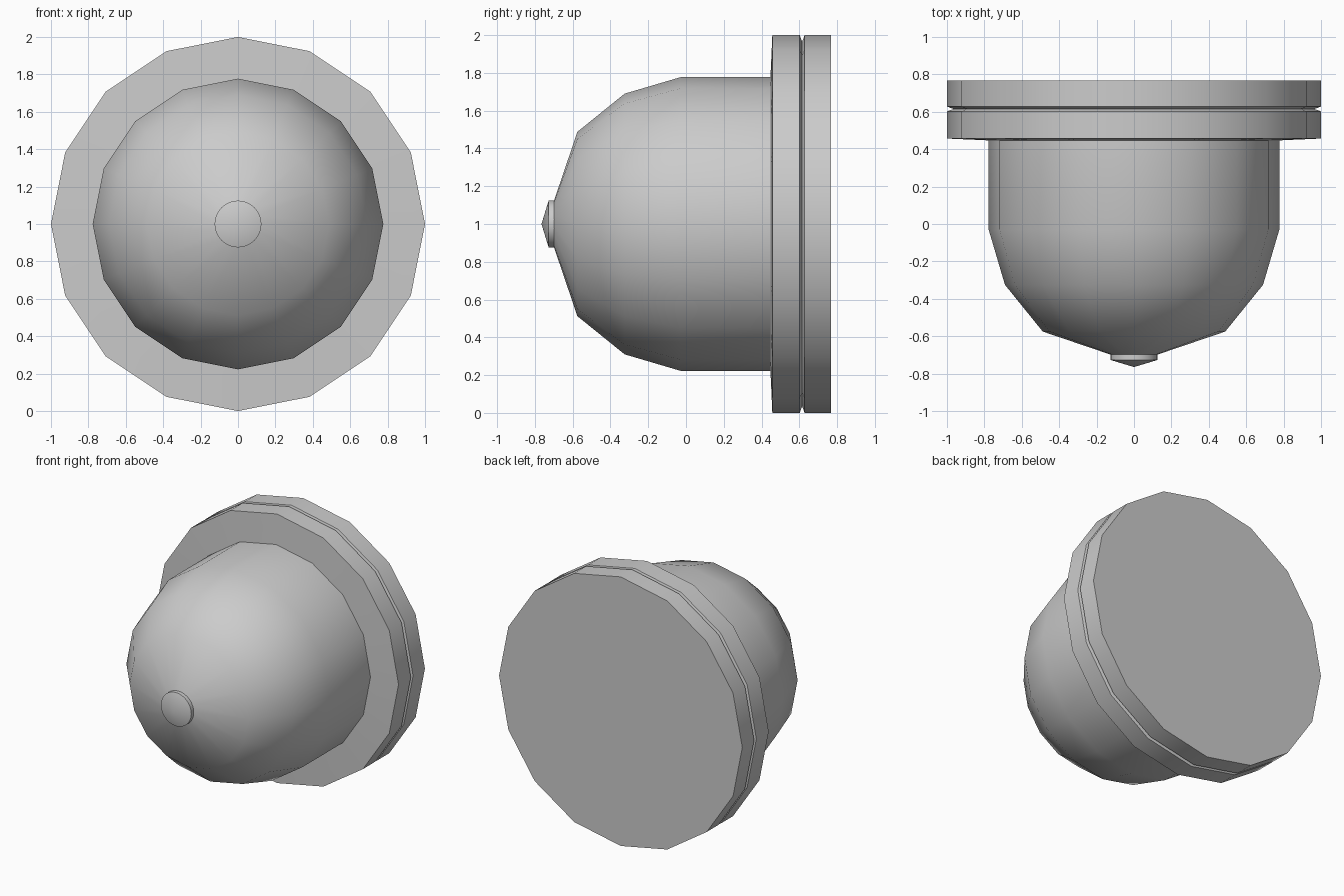
import bpy, bmesh, math

if "Cube" in bpy.data.objects:
    bpy.data.objects.remove(bpy.data.objects["Cube"])

CENTRE_Z = 1.0


def lathe(name, profile, sides, angle=40):
    """Revolve (y, radius) points around the y axis."""
    bm = bmesh.new()
    rings = []
    for y, r in profile:
        if r == 0:
            rings.append([bm.verts.new((0, y, CENTRE_Z))] * sides)
            continue
        rings.append([bm.verts.new((r * math.sin(2 * math.pi * i / sides), y,
                                    CENTRE_Z + r * math.cos(2 * math.pi * i / sides)))
                      for i in range(sides)])
    for a, b in zip(rings, rings[1:]):
        for i in range(sides):
            j = (i + 1) % sides
            bm.faces.new(list(dict.fromkeys((a[i], a[j], b[j], b[i]))))
    bmesh.ops.recalc_face_normals(bm, faces=bm.faces)
    mesh = bpy.data.meshes.new(name)
    bm.to_mesh(mesh)
    bm.free()
    ob = bpy.data.objects.new(name, mesh)
    bpy.context.collection.objects.link(ob)
    bpy.ops.object.select_all(action='DESELECT')
    ob.select_set(True)
    bpy.context.view_layer.objects.active = ob
    bpy.ops.object.shade_smooth_by_angle(angle=math.radians(angle))
    return ob


# Rounded dome with straight skirt
lathe("dome", [(-0.735, 0), (-0.70, 0.12), (-0.575, 0.488), (-0.325, 0.69),
               (-0.03, 0.777), (0.45, 0.777)], 16)

# Mounting flange with a V groove, closed flat at the back
lathe("flange", [(0.447, 0.777), (0.457, 1), (0.602, 1), (0.615, 0.965),
                 (0.628, 1), (0.767, 1), (0.767, 0)], 16)

# Small shallow-pointed button at the tip
lathe("tip_button", [(-0.765, 0), (-0.727, 0.125), (-0.697, 0.125), (-0.697, 0)], 32)
